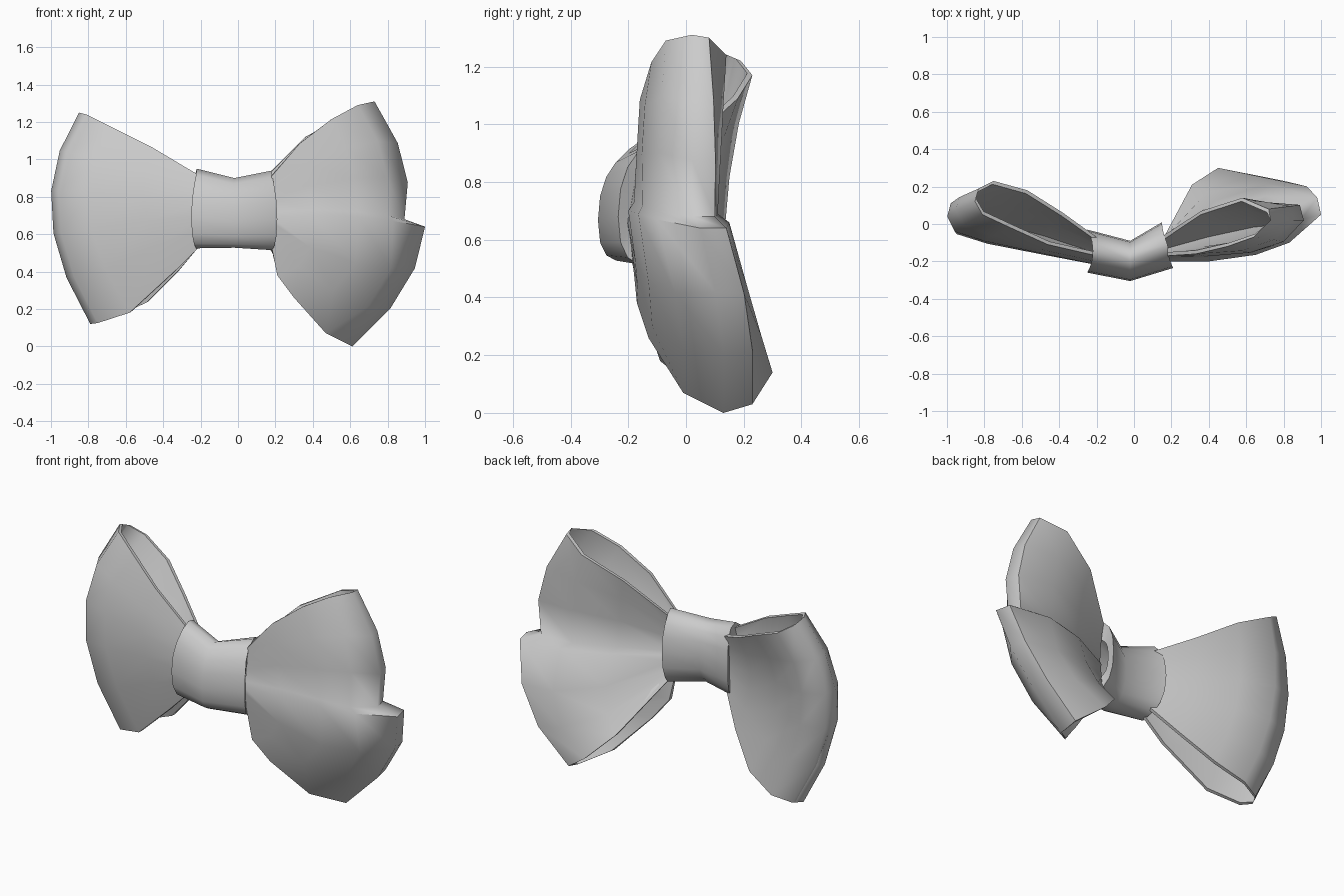
import bpy, math
from mathutils import Vector

if "Cube" in bpy.data.objects:
    bpy.data.objects.remove(bpy.data.objects["Cube"])


def finish(name, rows, closed=False):
    """Turn rows of points into a smooth object."""
    n = len(rows[0])
    verts = [p for r in rows for p in r]
    faces = [(i * n + j, (i + 1) * n + j, (i + 1) * n + (j + 1) % n, i * n + (j + 1) % n)
             for i in range(len(rows) - 1) for j in range(n if closed else n - 1)]
    me = bpy.data.meshes.new(name)
    me.from_pydata(verts, [], faces)
    me.update()
    ob = bpy.data.objects.new(name, me)
    bpy.context.collection.objects.link(ob)
    bpy.ops.object.select_all(action='DESELECT')
    bpy.context.view_layer.objects.active = ob
    ob.select_set(True)
    bpy.ops.object.shade_smooth_by_angle(angle=math.radians(60))


def patch_rows(stations, segs):
    """Rows across the ribbon; each station gives top, middle, bottom points."""
    rows = []
    for i in range(segs + 1):
        v = i / segs
        w = (2 * (v - .5) * (v - 1), 4 * v * (1 - v), 2 * v * (v - .5))
        rows.append([sum((Vector(p) * k for p, k in zip(st, w)), Vector())
                     for st in stations])
    return rows


def pinch(row, amount=None):
    """Draw front and back of a row together; without amount, by the cloth thickness."""
    out = []
    for p, q in zip(row, reversed(row)):
        m = (p + q) / 2
        half = (p - m).length
        k = min(.02 / max(half, .001), .5) if amount is None else amount
        out.append(p.lerp(m, k))
    return out


def with_pockets(rows):
    """Add the rims and the tapering pockets inside both open ends."""
    def pocket(r):
        return [pinch(r[0]), pinch(r[1], .42), pinch(r[2], 1)]
    return pocket(rows)[::-1] + rows + pocket(rows[::-1])


# left loop: ribbon from the front of the knot, round the outer fold, to the back
left = [
    ((-.20, -.17, .91), (-.20, -.22, .73), (-.18, -.18, .56)),
    ((-.46, -.11, 1.065), (-.50, -.16, .74), (-.33, -.165, .41)),
    ((-.66, -.02, 1.165), (-.80, -.10, .73), (-.58, -.09, .18)),
    ((-.81, .05, 1.24), (-.96, -.05, .72), (-.75, -.02, .125)),
    ((-.85, .12, 1.25), (-1.0, .03, .72), (-.79, .04, .12)),
    ((-.83, .19, 1.22), (-.98, .10, .72), (-.76, .10, .13)),
    ((-.75, .23, 1.17), (-.85, .14, .72), (-.65, .14, .16)),
    ((-.57, .18, 1.09), (-.65, .09, .72), (-.48, .10, .24)),
    ((-.38, .06, .98), (-.42, .01, .72), (-.32, .00, .40)),
    ((-.20, -.07, .89), (-.20, -.10, .73), (-.18, -.11, .57)),
]
finish("left_loop", with_pockets(patch_rows(left, 5)))

# right loop: upper and lower lobes meeting at a crease that steps at the outer fold
upper = [
    ((.18, -.17, .91), (.18, -.175, .82), (.18, -.19, .72)),
    ((.33, -.16, 1.085), (.37, -.17, .92), (.40, -.18, .73)),
    ((.50, -.12, 1.215), (.60, -.15, .98), (.64, -.15, .72)),
    ((.64, -.07, 1.29), (.78, -.09, 1.0), (.80, -.10, .70)),
    ((.73, .02, 1.31), (.89, .02, .98), (.89, .02, .68)),
    ((.72, .08, 1.30), (.87, .10, .98), (.87, .10, .68)),
    ((.58, .14, 1.24), (.65, .125, .98), (.66, .11, .69)),
    ((.36, .07, 1.12), (.40, .04, .93), (.42, .03, .70)),
    ((.16, -.06, .92), (.16, -.08, .82), (.16, -.09, .70)),
]
lower = [
    ((.18, -.20, .69), (.18, -.20, .64), (.18, -.17, .53)),
    ((.40, -.20, .70), (.36, -.17, .47), (.21, -.17, .38)),
    ((.65, -.165, .69), (.58, -.12, .36), (.30, -.13, .26)),
    ((.83, -.10, .67), (.77, -.02, .31), (.47, -.01, .07)),
    ((1.0, .05, .64), (.89, .12, .31), (.61, .13, .0)),
    ((.98, .14, .64), (.87, .22, .31), (.60, .23, .03)),
    ((.71, .15, .66), (.68, .24, .34), (.45, .30, .14)),
    ((.44, .07, .67), (.42, .15, .43), (.31, .21, .28)),
    ((.16, -.08, .68), (.16, -.08, .62), (.16, -.07, .54)),
]
finish("right_loop", with_pockets(patch_rows(upper, 3) + patch_rows(lower, 3)))

# knot: a pinched sleeve around the middle, fullest low on its front
rings = []
for x, y0, y1, z0, z1 in ((-.25, -.26, -.03, .53, .95), (-.02, -.305, -.09, .535, .90),
                          (.21, -.235, .01, .52, .94)):
    ring = []
    for k in range(16):
        a = 2 * math.pi * k / 16
        c, s = math.cos(a), math.sin(a)
        pull = 0 if abs(x) < .1 else math.copysign(.03, -x) * s * s
        if x > .1:
            pull -= .06 * max(c, 0)
        ring.append(Vector((x + pull,
                            (y0 + y1) / 2 + (y1 - y0) / 2 * math.copysign(abs(c) ** .9, c),
                            (z0 + z1) / 2 + (z1 - z0) / 2 * math.copysign(abs(s) ** .85, s)
                            - .05 * max(-c, 0))))
    rings.append(ring)
# tucked-in ends of the sleeve
ends = []
for ring, dx in ((rings[0], .02), (rings[-1], -.02)):
    mid = sum(ring, Vector()) / len(ring)
    ends.append([p.lerp(mid, .45) + Vector((dx, 0, 0)) for p in ring])
finish("knot", [ends[0]] + rings + [ends[1]], True)
